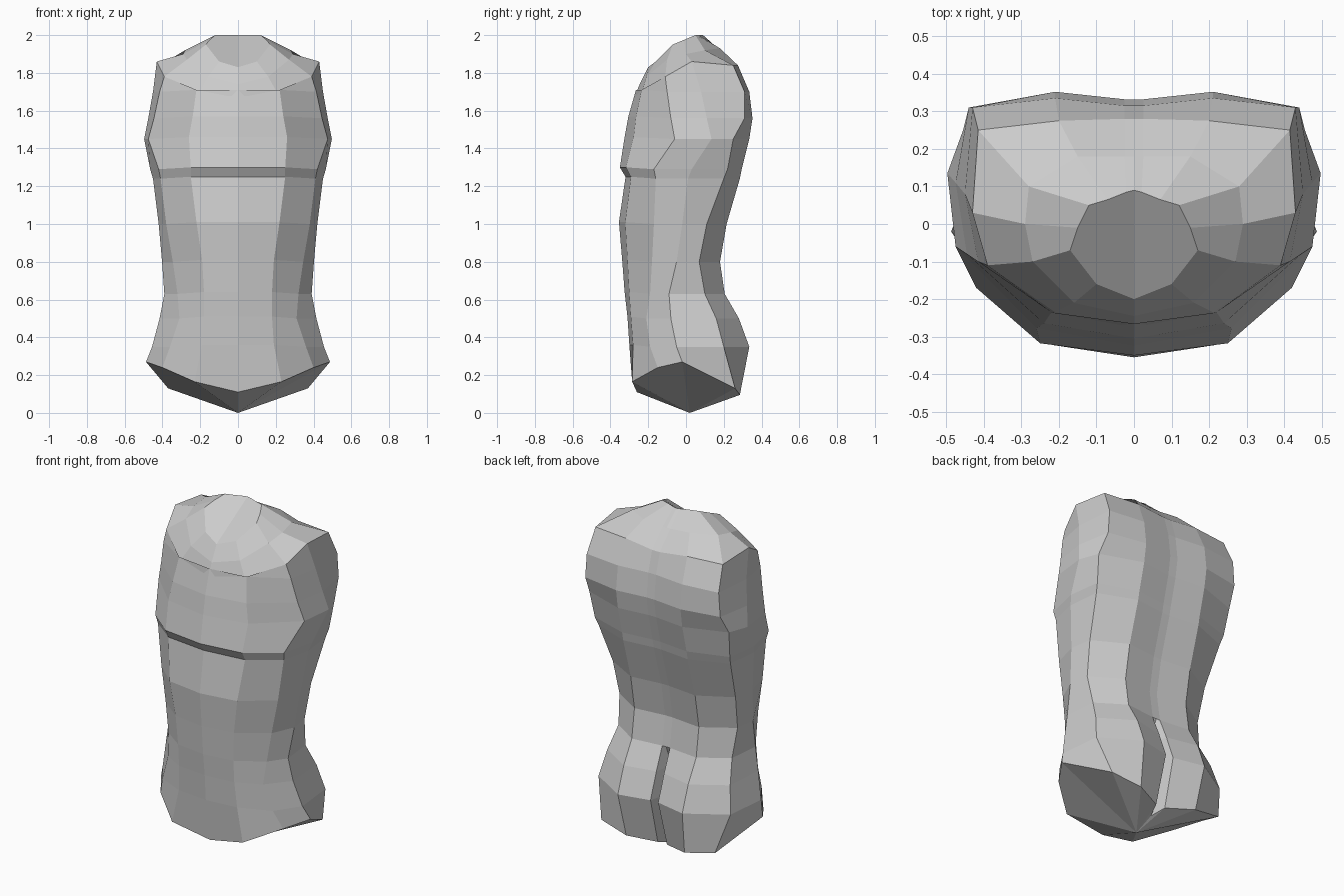
import bpy, bmesh

GROOVE = 0.13      # depth of the rear cleft
CLEFT_TOP = 0.58


def section(z, yf, x1, x2, y2, xs, ys, xb, yb, yc):
    """Half cross-section, front centre round to back centre."""
    low = z < CLEFT_TOP
    return [(0, yf, z + 0.01), (x1, yf + 0.18 * (y2 - yf), z + 0.01), (x2, y2, z), (xs, ys, z),
            (xb, yb, z), (0.21, yc + 0.02, z), (0.025, yc + (-0.02 if low else 0.0), z),
            (0, yc - (GROOVE if low else 0.0), z)]


# neck opening, shoulder line and top of the arm openings
rings = [
    [(0, -.20, 1.83), (.10, -.16, 1.86), (.17, -.07, 1.95), (.15, -.01, 1.975),
     (.12, .05, 2.0), (.07, .065, 2.0), (.02, .085, 2.0), (0, .09, 2.0)],
    [(0, -.245, 1.74), (.16, -.21, 1.78), (.27, -.10, 1.87), (.29, 0, 1.90),
     (.28, .10, 1.92), (.15, .18, 1.93), (.025, .18, 1.92), (0, .18, 1.92)],
    [(0, -.275, 1.67), (.21, -.235, 1.69), (.39, -.11, 1.78), (.43, .03, 1.86),
     (.415, .25, 1.84), (.20, .275, 1.84), (.025, .28, 1.82), (0, .28, 1.82)],
]

# chest, rib crease, waist and hips
rows = [
    (1.70, -.265, .22, .415, -.10, .45, .08, .43, .31, .315),
    (1.56, -.305, .24, .445, -.08, .475, .11, .44, .31, .332),
    (1.45, -.325, .26, .475, -.06, .497, .135, .455, .25, .315),
    (1.29, -.350, .25, .42, -.17, .465, .03, .44, .22, .275),
    (1.24, -.320, .25, .41, -.16, .450, .01, .43, .20, .265),
    (1.00, -.355, .22, .38, -.17, .420, -.02, .40, .11, .195),
    (0.80, -.338, .19, .345, -.18, .402, -.05, .385, .07, .160),
    (0.63, -.325, .18, .32, -.19, .390, -.09, .37, .10, .185),
    (0.50, -.310, .18, .31, -.21, .415, -.08, .40, .16, .260),
    (0.35, -.300, .19, .36, -.19, .455, -.05, .43, .20, .315),
]
rings += [section(*r) for r in rows]

# rim of the leg openings
rings.append([(0, -.26, .11), (.23, -.285, .165), (.40, -.15, .24), (.487, -.02, .27),
              (.37, .26, .13), (.19, .285, .095), (.03, .22, .075), (0, .14, .05)])

bm = bmesh.new()
loops = [[bm.verts.new(p) for p in r] for r in rings]
for upper, lower in zip(loops, loops[1:]):
    for i in range(len(upper) - 1):
        bm.faces.new((upper[i], lower[i], lower[i + 1], upper[i + 1]))

# neck cap and the sloping leg caps meeting at the lowest point
bm.faces.new(loops[0])
crotch = bm.verts.new((0, .02, 0))
rim = loops[-1]
for a, b in zip(rim, rim[1:]):
    bm.faces.new((b, a, crotch))

# mirror the half across x and weld the seam
half = bm.verts[:] + bm.edges[:] + bm.faces[:]
bmesh.ops.mirror(bm, geom=half, axis='X', merge_dist=0.001)
bmesh.ops.remove_doubles(bm, verts=bm.verts, dist=0.001)
bmesh.ops.recalc_face_normals(bm, faces=bm.faces)

mesh = bpy.data.meshes.new("torso")
bm.to_mesh(mesh)
bm.free()
torso = bpy.data.objects.new("torso", mesh)
bpy.context.collection.objects.link(torso)
